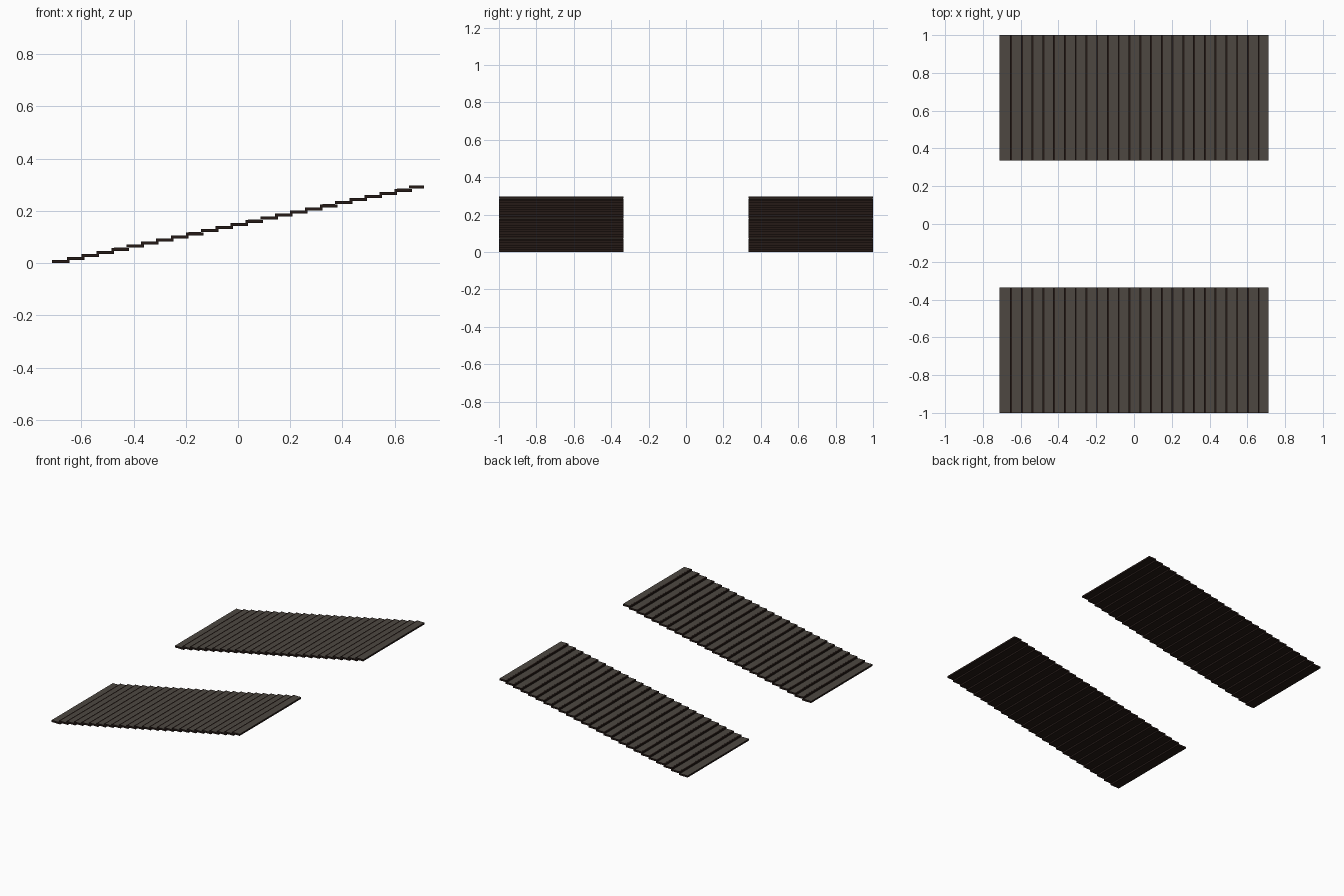
import bpy, bmesh

if "Cube" in bpy.data.objects:
    bpy.data.objects.remove(bpy.data.objects["Cube"])

STEPS = 25
LENGTH, HEIGHT = 1.425, 0.297
PITCH, RISE = LENGTH / STEPS, HEIGHT / STEPS
LIP = 0.01            # dark nosing and overlap between slats
Y_IN, Y_OUT = 0.335, 1.0


def material(name, rgb):
    m = bpy.data.materials.new(name)
    m.diffuse_color = (*rgb, 1)
    m.use_nodes = True
    m.node_tree.nodes["Principled BSDF"].inputs["Base Color"].default_value = m.diffuse_color
    return m


dark = material("dark_brown", (0.018, 0.010, 0.008))
grey = material("warm_grey", (0.075, 0.064, 0.053))


def add_box(bm, x0, x1, y0, y1, z0, z1):
    verts = bmesh.ops.create_cube(bm, size=1)["verts"]
    for v in verts:
        v.co.x = x1 if v.co.x > 0 else x0
        v.co.y = y1 if v.co.y > 0 else y0
        v.co.z = z1 if v.co.z > 0 else z0


def finish(bm, name, mat):
    mesh = bpy.data.meshes.new(name)
    bm.to_mesh(mesh)
    bm.free()
    mesh.materials.append(mat)
    bpy.context.collection.objects.link(bpy.data.objects.new(name, mesh))


for side, y0, y1 in (("front", -Y_OUT, -Y_IN), ("back", Y_IN, Y_OUT)):
    slats, treads = bmesh.new(), bmesh.new()
    for i in range(STEPS):
        x0 = -LENGTH / 2 + i * PITCH
        x1 = x0 + PITCH
        z0, z1 = i * RISE, (i + 1) * RISE
        # thin dark slat tucked under the next one
        add_box(slats, x0, min(x1 + LIP, LENGTH / 2), y0, y1, z0, z1 - 0.0004)
        # lighter tread behind the dark nosing
        add_box(treads, x0 + (LIP if i else 0.001), x1, y0 + 0.003, y1 - 0.003,
                z1 - 0.001, z1)
    finish(slats, side + "_ramp_slats", dark)
    finish(treads, side + "_ramp_treads", grey)
